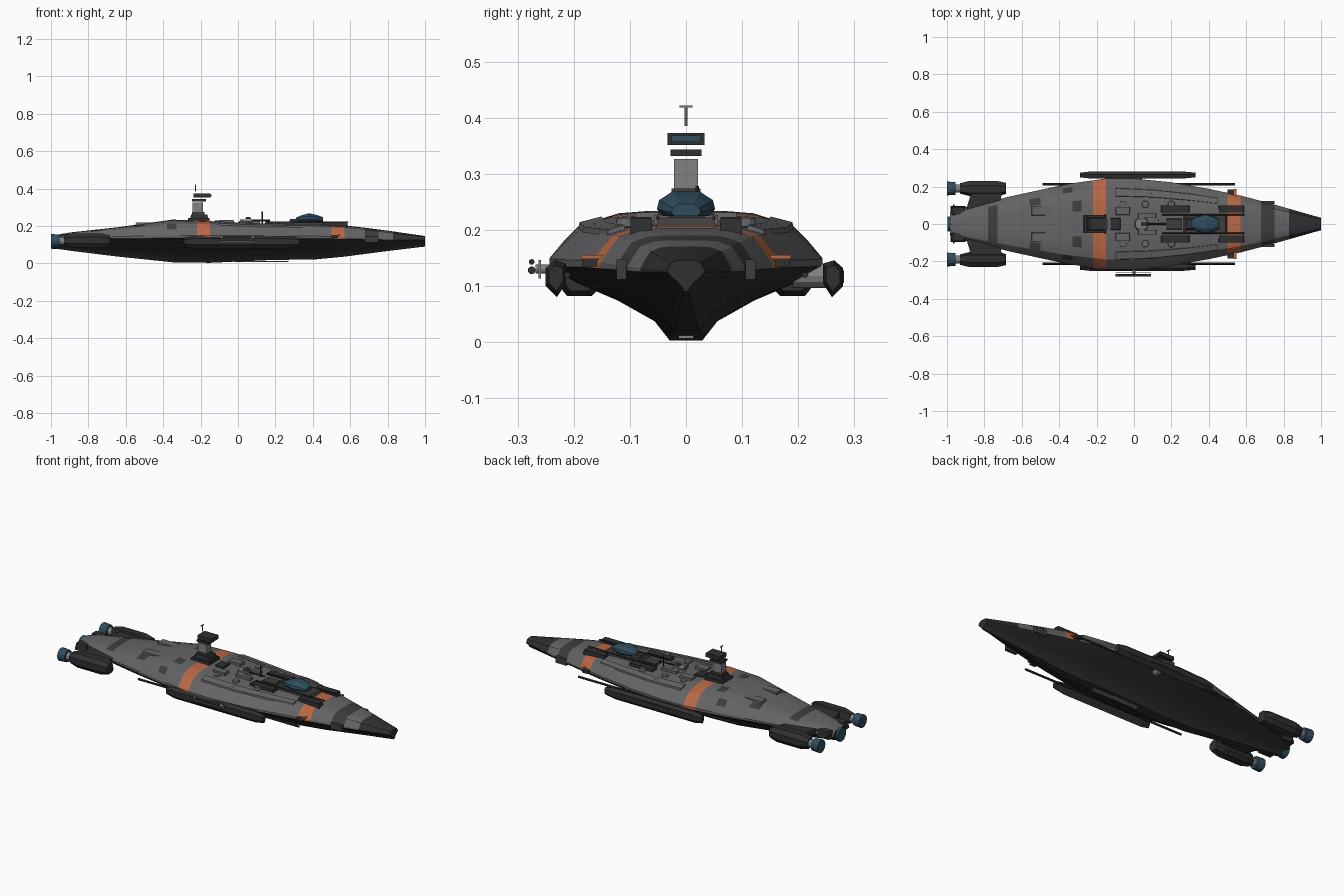
import bpy, bmesh, math
from mathutils import Vector

if "Cube" in bpy.data.objects:
    bpy.data.objects.remove(bpy.data.objects["Cube"])


def mat(name, c):
    m = bpy.data.materials.new(name)
    m.diffuse_color = (*c, 1)
    m.use_nodes = True
    m.node_tree.nodes["Principled BSDF"].inputs["Base Color"].default_value = m.diffuse_color
    return m


PLATE = mat("plate_grey", (0.13, 0.13, 0.135))
DARK = mat("dark_hull", (0.028, 0.029, 0.032))
PATCH = mat("dark_patch", (0.05, 0.047, 0.045))
ORANGE = mat("orange_stripe", (0.5, 0.14, 0.06))
TEAL = mat("teal_glass", (0.03, 0.075, 0.11))
STEEL = mat("light_steel", (0.22, 0.22, 0.23))


def make(name, bm, mats, smooth=False):
    bmesh.ops.recalc_face_normals(bm, faces=bm.faces)
    me = bpy.data.meshes.new(name)
    bm.to_mesh(me)
    bm.free()
    ob = bpy.data.objects.new(name, me)
    bpy.context.collection.objects.link(ob)
    for m in mats:
        me.materials.append(m)
    if smooth:
        bpy.context.view_layer.objects.active = ob
        ob.select_set(True)
        bpy.ops.object.shade_smooth_by_angle(angle=math.radians(25))
        ob.select_set(False)
    return ob


def loft(name, rings, m, smooth=False):
    bm = bmesh.new()
    rows = [[bm.verts.new(p) for p in r] for r in rings]
    n = len(rows[0])
    for a, b in zip(rows, rows[1:]):
        for i in range(n):
            bm.faces.new((a[i], a[(i + 1) % n], b[(i + 1) % n], b[i]))
    bm.faces.new(rows[0])
    bm.faces.new(rows[-1])
    return make(name, bm, [m], smooth)


def box(name, x, y, z, m, taper=1.0):
    """box from (min, max) ranges; taper narrows the top"""
    cx, cy = sum(x) / 2, sum(y) / 2
    ring = lambda zz, k: [(cx + (px - cx) * k, cy + (py - cy) * k, zz)
                          for px, py in ((x[0], y[0]), (x[1], y[0]), (x[1], y[1]), (x[0], y[1]))]
    return loft(name, [ring(z[0], 1), ring(z[1], taper)], m)


def tube(name, a, b, r, m, r2=None, seg=12):
    a, b = Vector(a), Vector(b)
    q = (b - a).to_track_quat('Z', 'Y')
    ring = lambda c, rad: [c + q @ Vector((rad * math.cos(2 * math.pi * i / seg),
                                           rad * math.sin(2 * math.pi * i / seg), 0)) for i in range(seg)]
    return loft(name, [ring(a, r), ring(b, r if r2 is None else r2)], m, True)


# Hull stations: x, half width, top z, chine z, keel z
KEYS = [(-0.985, .06, .15, .12, .08), (-.9, .09, .165, .13, .068), (-.65, .15, .192, .14, .037),
        (-.35, .215, .234, .145, .006), (-.15, .243, .226, .145, .003), (0, .243, .215, .145, .01),
        (.2, .223, .209, .143, .019), (.4, .188, .208, .142, .02), (.57, .152, .203, .138, .036),
        (.7, .118, .188, .134, .053), (.8, .09, .175, .13, .066), (1, .033, .146, .127, .09)]


def hull(x):
    x = max(-.985, min(1, x))
    for a, b in zip(KEYS, KEYS[1:]):
        if x <= b[0]:
            t = (x - a[0]) / (b[0] - a[0])
            return [p + (q - p) * t for p, q in zip(a[1:], b[1:])]


LOWER = [(.12, 0), (.23, .24), (.5, .5), (.8, .72), (1, .93)]
UPPER = [(1, .06), (.9, .42), (.78, .78), (.56, .95), (.3, 1), (0, 1)]


def half_section(x):
    w, t, c, b = hull(x)
    return [(w * f, b + (c - b) * g) for f, g in LOWER] + [(w * f, c + (t - c) * g) for f, g in UPPER]


XS = sorted({k[0] for k in KEYS} | {-.78, -.73, -.56, -.5, -.38, -.33, -.28, -.22, .5, .75, .83, .68, .3, .1})
bm = bmesh.new()
rows = []
for x in XS:
    h = half_section(x)
    rows.append([bm.verts.new((x, y, z)) for y, z in h + [(-y, z) for y, z in h[-2::-1]]])
n = len(rows[0])
for a, b in zip(rows, rows[1:]):
    for i in range(n):
        f = bm.faces.new((a[i], a[(i + 1) % n], b[(i + 1) % n], b[i]))
        c = f.calc_center_median()
        k = min(i, n - 2 - i)                       # column counted from the keel
        inside = lambda lo, hi: lo < c.x < hi
        if k < 4 or i == n - 1 or c.x > .83:
            f.material_index = 1
        elif inside(-.22, -.15) or inside(.5, .57):
            f.material_index = 3
        elif (inside(-.78, -.73) and k > 6) or inside(.68, .75) or (inside(-.33, -.28) and k == 8) \
                or (inside(-.38, -.33) and k == 6) or (inside(-.56, -.5) and k == 7):
            f.material_index = 2
bm.faces.new(rows[0]).material_index = 1
bm.faces.new(rows[-1]).material_index = 1
make("hull", bm, [PLATE, DARK, PATCH, ORANGE], True)
box("keel_sensor", (-.02, .27), (-.013, .013), (.006, .012), STEEL)

# Engines: pod, strut, neck ring and nozzle on each side, one in the centre
for s, side in ((1, "left"), (-1, "right")):
    rings = []
    for x, k in ((-.93, .7), (-.88, 1), (-.73, 1), (-.685, .75)):
        rings.append([(x, s * (.19 + dy * k), .12 + dz * k) for dy, dz in
                      ((-.04, -.02), (-.022, -.038), (.022, -.038), (.04, -.015), (.04, .02), (.015, .04), (-.025, .04))])
    loft(side + "_engine_pod", rings, DARK)
    loft(side + "_engine_strut", [[(x, s * y, z) for x, y, z in
         ((-.9 + d, .07, .15), (-.72, .09, .15), (-.7, .2, .15), (-.86, .2, .15))] for d in (0,)] +
         [[(x, s * y, z) for x, y, z in
          ((-.9, .07, .125), (-.72, .09, .125), (-.7, .2, .125), (-.86, .2, .125))]], DARK)
    tube(side + "_engine_neck", (-.96, s * .19, .12), (-.92, s * .19, .12), .022, STEEL)
    tube(side + "_nozzle", (-1, s * .19, .12), (-.955, s * .19, .12), .037, TEAL, .034)
    box(side + "_tail_block", (-.98, -.9), (s * .07 - .025, s * .07 + .025), (.115, .155), DARK, .8)
    # Side gun rails under the pods
    tube(side + "_gun_rail", (-.49, s * .212, .12), (.54, s * .212, .12), .006, DARK, seg=6)
    # Forward cheek block and orange canard
    box(side + "_cheek_block", (.68, .75), (s * .115 - .009, s * .115 + .009), (.112, .147), PATCH)
    box(side + "_orange_canard", (.535, .547), (s * .16 - .027, s * .16 + .027), (.148, .155), ORANGE)
    box(side + "_canard_mount", (.5, .535), (s * .165 - .02, s * .165 + .02), (.135, .15), DARK)
tube("centre_nozzle", (-.998, 0, .115), (-.96, 0, .115), .04, TEAL, .036)
tube("tail_bar", (-.965, -.105, .125), (-.965, .105, .125), .004, DARK, seg=6)

# Side armour pods
for name, y0, s in (("left_side_pod", .262, 1), ("right_side_pod", .232, -1)):
    sec = ((-.018, .105), (-.002, .08), (.018, .1), (.018, .132), (.002, .146), (-.018, .14))
    loft(name, [[(x, s * (y0 + dy * k), .115 + (z - .115) * k) for dy, z in sec]
                for x, k in ((-.29, .7), (-.24, 1), (.27, 1), (.33, .7))], DARK)
tube("left_pod_joint", (.02, .19, .118), (.02, .262, .118), .022, STEEL)
box("left_pod_plate", (-.08, .12), (.276, .282), (.105, .128), DARK)

# Right side sensor array
box("sensor_panel", (-.1, .09), (-.263, -.258), (.113, .146), STEEL)
tube("sensor_stem", (0, -.24, .13), (0, -.268, .13), .008, STEEL)
tube("sensor_lower_rod", (-.1, -.275, .128), (.09, -.275, .128), .007, DARK)
tube("sensor_upper_rod", (-.08, -.275, .143), (.07, -.275, .143), .005, DARK)

# Bridge tower
box("tower_base", (-.27, -.15), (-.05, .05), (.222, .242), DARK, .95)
box("tower_step", (-.255, -.16), (-.036, .036), (.242, .262), DARK, .9)
box("tower_foot", (-.245, -.18), (-.026, .026), (.262, .274), PATCH)
box("tower_column", (-.242, -.187), (-.021, .021), (.274, .326), STEEL)
box("tower_collar", (-.245, -.17), (-.028, .028), (.332, .343), DARK)
box("bridge_head", (-.237, -.148), (-.033, .033), (.351, .373), DARK)
box("bridge_window", (-.15, -.143), (-.026, .026), (.357, .368), TEAL)
tube("mast", (-.228, 0, .385), (-.228, 0, .42), .003, STEEL, seg=6)
box("mast_crossbar", (-.231, -.225), (-.012, .012), (.418, .422), STEEL)

# Canopy: faceted teal dome with its dark seat
box("canopy_seat", (.26, .5), (-.055, .055), (.2, .222), PATCH, .9)
loft("canopy", [[(x, y * k, .225 + z * k) for y, z in
     ((-.042, 0), (-.052, .012), (-.048, .028), (-.025, .043), (.025, .043), (.048, .028), (.052, .012), (.042, 0))]
     for x, k in ((.31, .45), (.34, .75), (.38, 1), (.42, .8), (.455, .5))], TEAL)
box("canopy_fairing", (.27, .33), (-.035, .035), (.215, .236), DARK, .7)

# Raised deck plates and rows of deck equipment, mirrored across the centreline
for s, side in ((1, "left"), (-1, "right")):
    for i, (x0, x1, y, hw, h) in enumerate(((.45, .59, .08, .02, .016), (.14, .3, .08, .02, .014),
                                            (-.1, -.02, .07, .022, .012), (.02, .12, .045, .013, .014),
                                            (-.55, -.44, .07, .025, .006), (-.1, .1, .155, .012, .008))):
        w, t, c, b = hull((x0 + x1) / 2)
        z = t - (0.012 if y > .1 else 0)
        box(f"{side}_deck_unit_{i}", (x0, x1), (s * y - hw, s * y + hw), (z - .02, z + h), DARK if i in (0, 1) else PLATE, .92)
    tube(f"{side}_deck_rail", (.15, s * .05, .221), (.59, s * .05, .221), .004, DARK, seg=6)
    for i, x in enumerate((-.06, .06, .2)):
        tube(f"{side}_deck_hatch_{i}", (x, s * .105, .195), (x, s * .105, .221), .022, PLATE, .018)
    # Raised shoulder panel along the deck edge
    rings = []
    for x in (-.1, .1, .3, .45):
        w, t, c, b = hull(x)
        rings.append([(x, s * w * f, c + (t - c) * g + d) for f, g, d in
                      ((.6, .9, -.01), (.8, .7, -.01), (.78, .8, .007), (.62, .93, .007))])
    loft(side + "_shoulder_panel", rings, PLATE)

# Turret, aerial and stern hatch
tube("turret_ring", (.04, 0, .205), (.04, 0, .226), .042, PLATE, .034, 16)
box("turret_body", (.01, .075), (-.018, .018), (.226, .234), STEEL)
box("turret_cap", (.04, .07), (-.012, .012), (.236, .247), PATCH, .8)
tube("turret_barrel", (.07, 0, .23), (.17, 0, .23), .005, DARK, seg=8)
tube("aerial", (.13, .02, .205), (.13, .02, .278), .004, DARK, seg=6)
box("deck_trench_block", (.17, .26), (-.03, .03), (.195, .219), PATCH, .9)
box("front_deck_block", (-.13, -.07), (-.035, .035), (.205, .23), DARK, .85)
